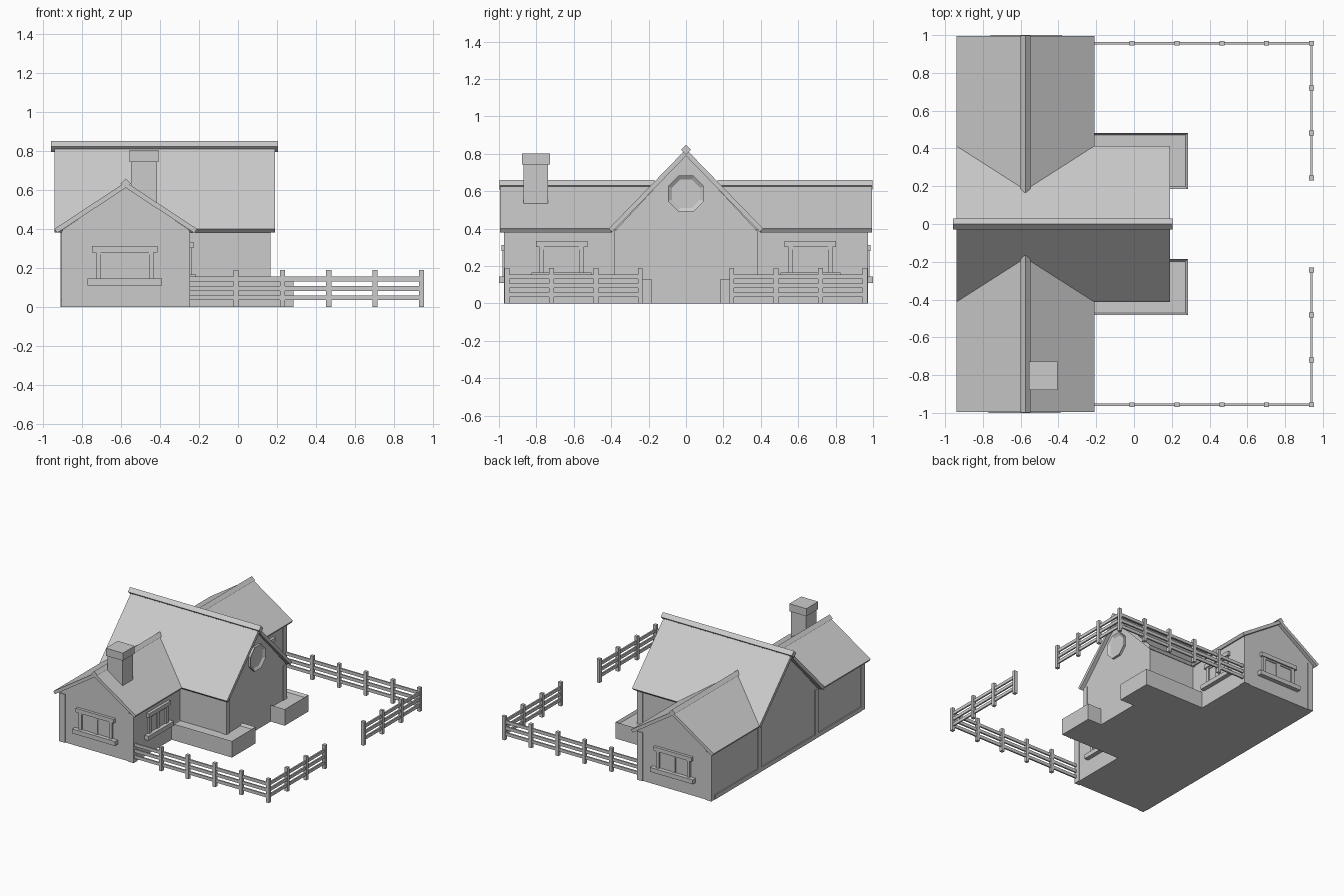
import bpy, bmesh, math
from mathutils import Vector, Matrix

cube = bpy.data.objects.get("Cube")
if cube:
    bpy.data.objects.remove(cube)

grey = bpy.data.materials.new("light grey")
grey.use_nodes = True
grey.diffuse_color = (0.6, 0.6, 0.6, 1)
grey.node_tree.nodes["Principled BSDF"].inputs["Base Color"].default_value = (0.6, 0.6, 0.6, 1)


def finish(name, bm):
    bmesh.ops.recalc_face_normals(bm, faces=bm.faces)
    mesh = bpy.data.meshes.new(name)
    bm.to_mesh(mesh)
    bm.free()
    mesh.materials.append(grey)
    ob = bpy.data.objects.new(name, mesh)
    bpy.context.collection.objects.link(ob)
    return ob


def add_box(bm, lo, hi):
    lo, hi = Vector(lo), Vector(hi)
    m = Matrix.Translation((lo + hi) / 2) @ Matrix.Diagonal((*(hi - lo), 1))
    return bmesh.ops.create_cube(bm, size=1, matrix=m)["verts"]


def boxes(name, spans):
    bm = bmesh.new()
    for lo, hi in spans:
        add_box(bm, lo, hi)
    return finish(name, bm)


def prism(name, pts, push):
    """Extrude a planar outline by a vector."""
    bm = bmesh.new()
    face = bm.faces.new([bm.verts.new(p) for p in pts])
    ext = bmesh.ops.extrude_face_region(bm, geom=[face], use_keep_orig=True)
    verts = [g for g in ext["geom"] if isinstance(g, bmesh.types.BMVert)]
    bmesh.ops.translate(bm, verts=verts, vec=push)
    return finish(name, bm)


def slab(name, pts, thick=0.025):
    a, b, c = (Vector(p) for p in pts[:3])
    n = (b - a).cross(c - a).normalized()
    if n.z > 0:
        n = -n
    prism(name, pts, n * thick)


CX = -0.575          # wing ridge
RUN, EAVE = 0.365, 0.40
WING_TOP, MAIN_TOP = 0.64, 0.825

# Gabled wall volumes
prism("wing_walls", [(CX - 0.325, -0.965, 0), (CX + 0.325, -0.965, 0), (CX + 0.325, -0.965, 0.395),
                     (CX, -0.965, 0.612), (CX - 0.325, -0.965, 0.395)], Vector((0, 1.93, 0)))
prism("main_walls", [(-0.902, -0.375, 0), (-0.902, 0.375, 0), (-0.902, 0.375, 0.395),
                     (-0.902, 0, 0.795), (-0.902, -0.375, 0.395)], Vector((1.062, 0, 0)))

# Roof slopes and ridge caps
for s, side in ((-1, "front"), (1, "rear")):
    slab("main_roof_" + side, [(-0.94, 0, MAIN_TOP), (0.19, 0, MAIN_TOP),
                               (0.19, s * 0.413, EAVE), (-0.94, s * 0.413, EAVE)])
    for t, end in ((-1, "right"), (1, "left")):
        slab(f"wing_roof_{side}_{end}", [(CX, s * 0.995, WING_TOP), (CX + t * RUN, s * 0.995, EAVE),
                                         (CX + t * RUN, s * 0.40, EAVE), (CX, s * 0.165, WING_TOP)])
    d = 0.027
    prism("wing_ridge_cap_" + side, [(CX - d, s * 0.998, 0.632), (CX, s * 0.998, 0.61),
                                     (CX + d, s * 0.998, 0.632), (CX, s * 0.998, 0.659)],
          Vector((0, -s * 0.83, 0)))
d = 0.028
prism("main_ridge_cap", [(-0.957, -d, 0.822), (-0.957, 0, 0.822 - d), (-0.957, d, 0.822),
                         (-0.957, 0, 0.822 + d)], Vector((1.162, 0, 0)))

# Corner posts and rear skirting
posts = []
for s in (-1, 1):
    for x in (-0.905, -0.295):
        y = sorted((s * 0.922, s * 0.972))
        posts.append(((x, y[0], 0), (x + 0.05, y[1], 0.388)))
    y = sorted((s * 0.34, s * 0.382))
    for x in (-0.908, 0.118):
        posts.append(((x, y[0], 0), (x + 0.048, y[1], 0.39)))
boxes("corner_posts", posts)
boxes("skirting", [((-0.908, -0.93, 0), (-0.89, 0.93, 0.035))])

# Chimney
boxes("chimney", [((-0.548, -0.868, 0.5), (-0.415, -0.738, 0.76)),
                  ((-0.557, -0.878, 0.742), (-0.406, -0.728, 0.803))])


def window(name, origin, angle, w):
    """Framed window facing -y before turning; w is half the lintel width."""
    f = w - 0.02
    ob = boxes(name, [
        ((-w, -0.022, 0.28), (w, 0.01, 0.312)),
        ((-w - 0.022, -0.035, 0.11), (w + 0.022, 0.01, 0.145)),
        ((-f, -0.015, 0.14), (-f + 0.025, 0.01, 0.285)),
        ((f - 0.025, -0.015, 0.14), (f, 0.01, 0.285)),
        ((-0.017, -0.01, 0.14), (0.017, 0.01, 0.285)),
        ((-f, -0.01, 0.268), (f, 0.01, 0.285)),
        ((-f, -0.003, 0.14), (f, 0.01, 0.285))])
    ob.data.transform(Matrix.Translation(origin) @ Matrix.Rotation(angle, 4, "Z"))


window("front_window", (CX - 0.005, -0.965, 0), 0, 0.168)
window("rear_window", (CX + 0.005, 0.965, 0), math.pi, 0.168)
for s, side in ((-1, "front"), (1, "rear")):
    window(f"yard_window_{side}", (CX + 0.325, s * 0.665, 0.022), math.pi / 2, 0.138)

# Octagonal gable window: ring with a sunken pane
bm = bmesh.new()
m = Matrix.Translation((0.16, 0, 0.587)) @ Matrix.Rotation(math.pi / 2, 4, "Y") @ Matrix.Rotation(math.pi / 8, 4, "Z")
bmesh.ops.create_cone(bm, cap_ends=True, segments=8, radius1=0.104, radius2=0.104, depth=0.036, matrix=m)
bm.normal_update()
front = max(bm.faces, key=lambda f: f.calc_center_median().x)
bmesh.ops.inset_region(bm, faces=[front], thickness=0.022)
bmesh.ops.translate(bm, verts=front.verts[:], vec=(-0.014, 0, 0))
finish("gable_window", bm)

# Planters with a sunken bed, wrapping the main corners
for s, side in ((-1, "front"), (1, "rear")):
    bm = bmesh.new()
    y = sorted((s * 0.185, s * 0.483))
    add_box(bm, (-0.26, y[0], 0), (0.285, y[1], 0.132))
    bm.normal_update()
    top = max(bm.faces, key=lambda f: f.calc_center_median().z)
    bmesh.ops.inset_region(bm, faces=[top], thickness=0.018)
    bmesh.ops.translate(bm, verts=top.verts[:], vec=(0, 0, -0.02))
    finish("planter_" + side, bm)

# Fences: posts and three rails on each side of the yard
for s, side in ((-1, "front"), (1, "rear")):
    spots = [(0.94 - 0.2375 * i, s * 0.957) for i in range(5)]
    spots += [(0.94, s * (0.957 - 0.2375 * i)) for i in (1, 2, 3)]
    h = 0.013
    boxes("fence_posts_" + side, [((x - h, y - h, 0), (x + h, y + h, 0.19)) for x, y in spots])
    rails = []
    for z in (0.035, 0.083, 0.131):
        rails.append(((-0.26, s * 0.957 - 0.006, z), (0.94, s * 0.957 + 0.006, z + 0.025)))
        y = sorted((s * 0.957, s * 0.245))
        rails.append(((0.934, y[0], z), (0.946, y[1], z + 0.025)))
    boxes("fence_rails_" + side, rails)
